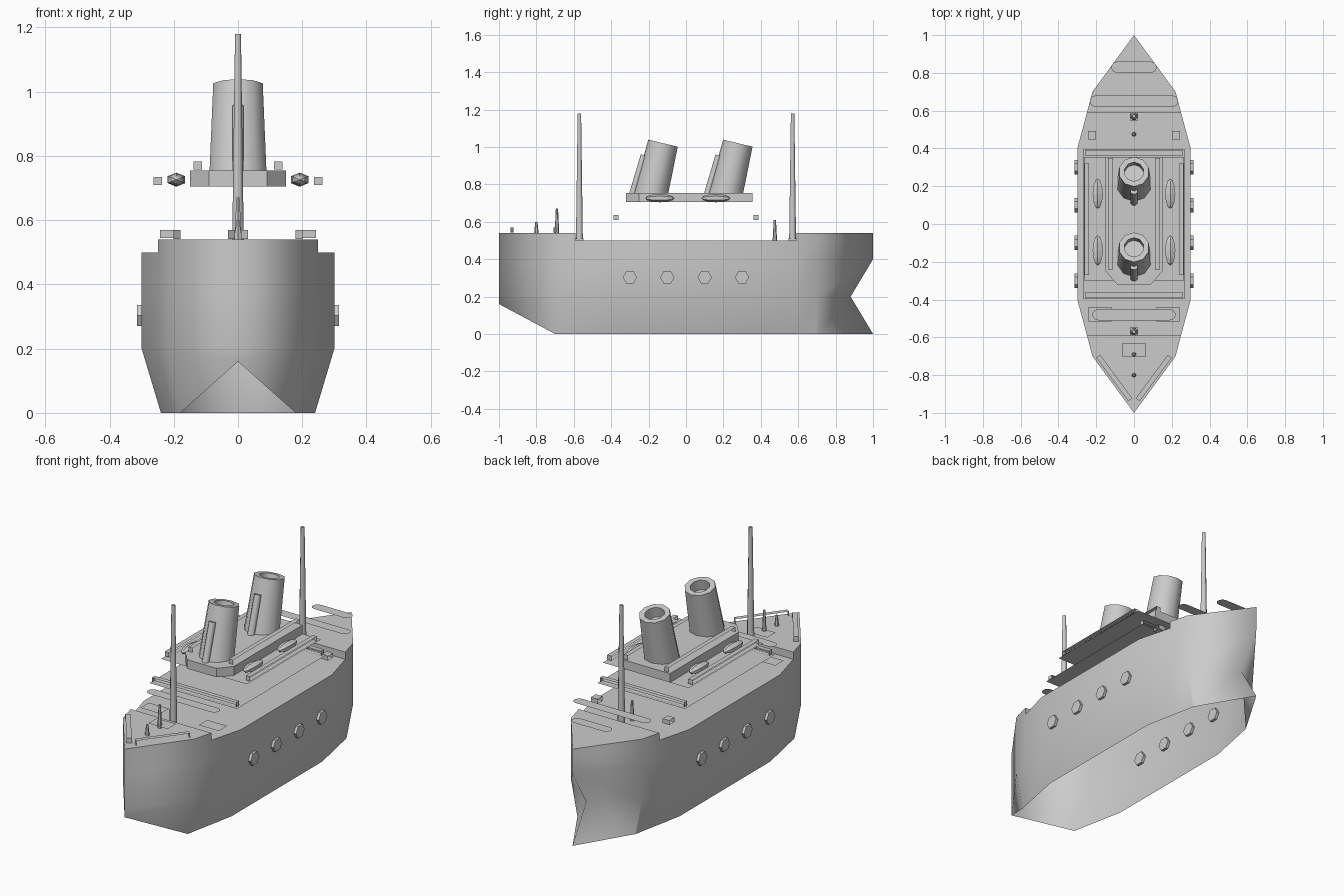
import bpy, bmesh
from math import sin, cos, pi, atan2, radians
from mathutils import Vector, Matrix

if "Cube" in bpy.data.objects:
    bpy.data.objects.remove(bpy.data.objects["Cube"])


def finish(bm, name, mirror=False, recalc=True, smooth=None):
    bmesh.ops.remove_doubles(bm, verts=bm.verts, dist=1e-5)
    if recalc:
        bmesh.ops.recalc_face_normals(bm, faces=bm.faces)
    me = bpy.data.meshes.new(name)
    bm.to_mesh(me)
    bm.free()
    if smooth:
        me.shade_smooth()
        me.set_sharp_from_angle(angle=radians(smooth))
    ob = bpy.data.objects.new(name, me)
    bpy.context.collection.objects.link(ob)
    if mirror:
        ob.modifiers.new("mirror", 'MIRROR').use_clip = True
    return ob


def face(bm, *pts):
    uniq = []
    for p in pts:
        if p not in uniq:
            uniq.append(p)
    if len(uniq) > 2:
        bm.faces.new([bm.verts.new(p) for p in uniq])


def sheet(name, outline, z):
    bm = bmesh.new()
    face(bm, *[(x, y, z) for x, y in outline])
    return finish(bm, name, recalc=False)


def prism(name, outline, z0, z1):
    bm = bmesh.new()
    lo = [(x, y, z0) for x, y in outline]
    hi = [(x, y, z1) for x, y in outline]
    face(bm, *lo)
    face(bm, *hi)
    for i in range(len(outline)):
        face(bm, lo[i], lo[i - 1], hi[i - 1], hi[i])
    return finish(bm, name)


def rect(x, y0, y1):
    return [(-x, y0), (x, y0), (x, y1), (-x, y1)]


def rail(name, a, b, z0, z1, w=0.026):
    """Open-sided rail: top and bottom strips with end caps."""
    a, b = Vector(a), Vector(b)
    d = (b - a).normalized()
    s = Vector((d.y, -d.x)) * w / 2
    p = lambda v, z: (v.x, v.y, z)
    bm = bmesh.new()
    face(bm, p(a - s, z1), p(a + s, z1), p(b + s, z1), p(b - s, z1))
    face(bm, p(a - s, z0), p(b - s, z0), p(b + s, z0), p(a + s, z0))
    face(bm, p(a - s, z0), p(a + s, z0), p(a + s, z1), p(a - s, z1))
    face(bm, p(b + s, z0), p(b - s, z0), p(b - s, z1), p(b + s, z1))
    return finish(bm, name)


def slot(name, y, half, r, z):
    """Flat strip across the ship with rounded ends."""
    out = [(s * (half - r) + r * cos(t), y + r * sin(t))
           for s, t0 in ((1, -pi / 2), (-1, pi / 2))
           for t in [t0 + pi * k / 5 for k in range(6)]]
    return sheet(name, out, z)


def tapered(name, p0, p1, r0, r1, sides, hole=0.0, depth=0.06):
    """Tapered tube between two points, optionally hollow at the top."""
    p0, p1 = Vector(p0), Vector(p1)
    tilt = Matrix.Rotation(-atan2(p1.y - p0.y, p1.z - p0.z), 4, 'X')

    def ring(c, r, flat=False):
        vs = [Vector((r * cos(t), r * sin(t), 0))
              for t in [2 * pi * (k + .5) / sides for k in range(sides)]]
        return [bm.verts.new(c + (v if flat else tilt @ v)) for v in vs]

    bm = bmesh.new()
    rings = [ring(p0, r0, True), ring(p1, r1)]
    if hole:
        rings += [ring(p1, hole), ring(p1 - (p1 - p0).normalized() * depth, hole)]
    for a, b in zip(rings, rings[1:]):
        for i in range(sides):
            bm.faces.new((a[i - 1], a[i], b[i], b[i - 1]))
    bm.faces.new(rings[0][::-1])
    bm.faces.new(rings[-1])
    return finish(bm, name, smooth=50)


# Hull, open underneath: half stations (y, bottom x, side x), five levels, mirrored
stations = [(-1, 0, 0), (-.7, .18, .22), (-.59, .202, .249), (-.4, .24, .3),
            (.4, .24, .3), (.59, .202, .249), (.7, .18, .22), (1, 0, 0)]


def level(k):
    row = []
    for y, xb, xs in stations:
        z = (0, .2, .4, .5, .54)[k]
        if k == 0 and y == -1:
            z = .16
        if k == 1 and y == 1:
            y = .88
        row.append((xb if k == 0 else xs, y, z))
    return row


bm = bmesh.new()
rows = [level(k) for k in range(5)]
mid = lambda p: (0, p[1], p[2])
for i in range(7):
    raised = i < 2 or i > 4
    for k in range(4 if raised else 3):
        a, b = rows[k], rows[k + 1]
        face(bm, a[i], a[i + 1], b[i + 1], b[i])
    deck = rows[4 if raised else 3]
    face(bm, deck[i], deck[i + 1], mid(deck[i + 1]), mid(deck[i]))
for i in (2, 5):
    a, b = rows[3][i], rows[4][i]
    face(bm, a, b, mid(b), mid(a))
finish(bm, "hull", mirror=True, smooth=30)

# Portholes
for s in (-1, 1):
    for y in (-.3, -.1, .1, .3):
        bm = bmesh.new()
        bmesh.ops.create_cone(bm, cap_ends=True, segments=6, radius1=.038, radius2=.038,
                              depth=.03, matrix=Matrix.Translation((s * .3, y, .303))
                              @ Matrix.Rotation(pi / 2, 4, 'Y'))
        finish(bm, "porthole")

# Open deck layers and the solid funnel platform
sheet("lower_deck", rect(.27, -.395, .395), .605)
sheet("upper_deck", rect(.265, -.3, .355), .705)
prism("funnel_platform", [(-.09, -.32), (.09, -.32), (.15, -.25), (.15, .355),
                          (-.15, .355), (-.15, -.25)], .705, .755)

# Rails
for y in (-.375, .375):
    rail("lower_deck_rail", (-.26, y), (.26, y), .61, .635)
for s in (-1, 1):
    rail("upper_deck_rail", (s * .25, -.27), (s * .25, .32), .71, .735)
    rail("platform_rail", (s * .125, -.24), (s * .125, .35), .758, .783)
    rail("bow_rail", (s * .19, -.7), (s * .02, -.93), .542, .57)

# Flat strips with rounded ends
slot("fore_strip", -.48, .22, .03, .61)
slot("aft_strip", .65, .235, .03, .62)
slot("stern_strip", .83, .12, .03, .61)

# Lifeboats: six-sided with pointed ends
for s in (-1, 1):
    for y in (-.14, .16):
        bm = bmesh.new()
        bmesh.ops.create_uvsphere(bm, u_segments=6, v_segments=6, radius=1)
        bmesh.ops.transform(bm, verts=bm.verts, matrix=Matrix.Translation((s * .192, y, .726))
                            @ Matrix.Diagonal((.031, .078, .022, 1)) @ Matrix.Rotation(pi / 2, 4, 'X'))
        finish(bm, "lifeboat")

# Funnels with steam pipes
for o in (0, .4):
    tapered("funnel", (0, -.187 + o, .755), (0, -.123 + o, 1.02), .093, .081, 10, hole=.052)
    tapered("steam_pipe", (0, -.285 + o, .755), (0, -.225 + o, .955), .019, .019, 8)

# Masts and small posts
for y in (-.57, .57):
    tapered("mast", (0, y, .5), (0, y, 1.18), .02, .01, 8)
    prism("mast_foot", [(x, y + v) for x, v in rect(.022, -.022, .022)], .5, .51)
for y, z0, z1 in ((-.8, .54, .6), (-.69, .54, .67), (.475, .5, .61)):
    tapered("deck_post", (0, y, z0), (0, y, z1), .012, .006, 6)

# Flat deck panels and hatches
sheet("fore_hatch", rect(.06, -.705, -.63), .555)
sheet("bow_panel", [(0, -.95), (.2, -.69), (.2, -.6), (-.2, -.6), (-.2, -.69)], .542)
sheet("stern_panel", [(0, .91), (-.2, .62), (.2, .62)], .543)
for s in (-1, 1):
    rail("aft_hatch", (s * .222, .448), (s * .222, .492), .545, .57, .042)
    sheet("fore_deck_hatch", [(s * .18 + x, y) for x, y in rect(.062, -.515, -.44)], .52)
